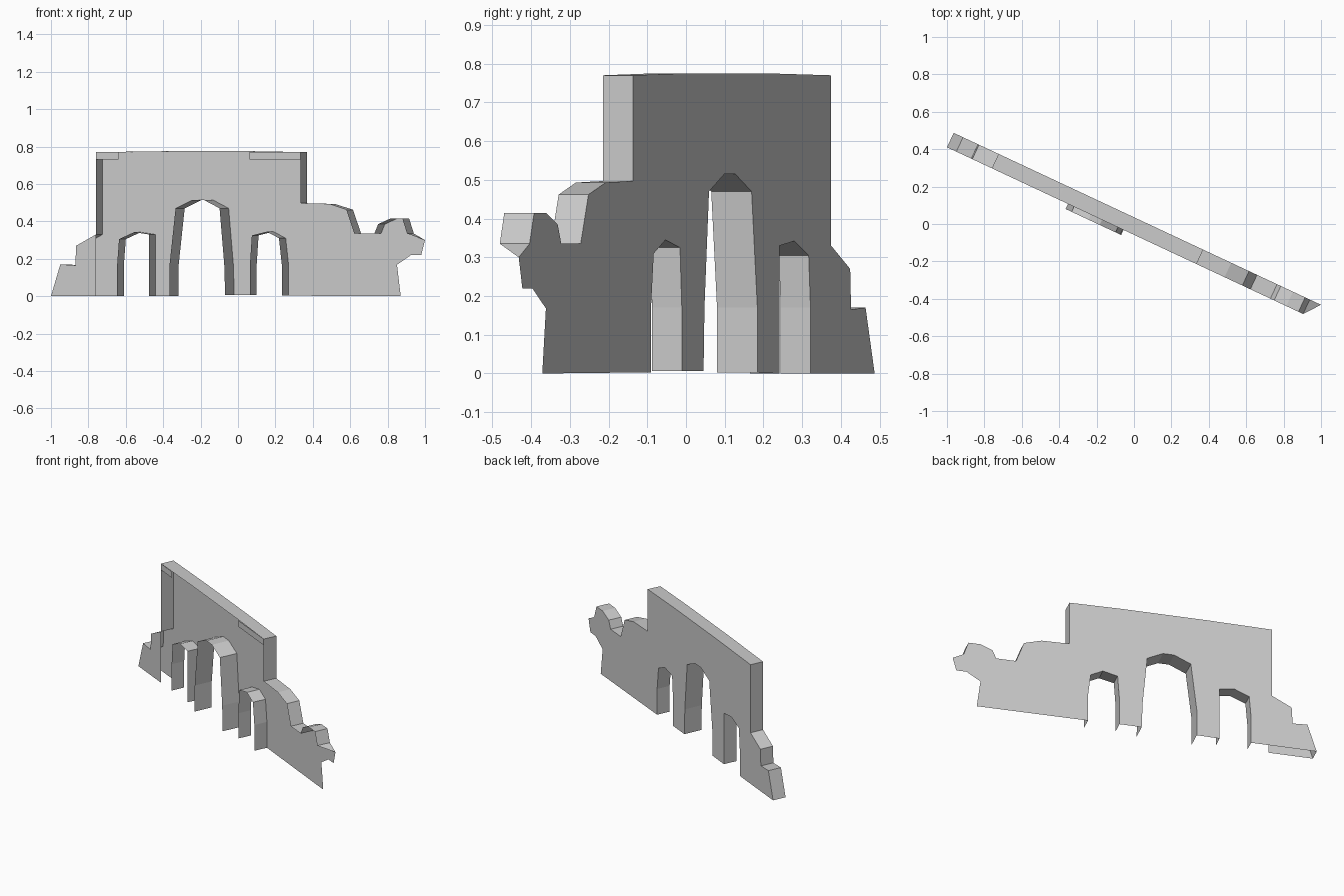
import bpy
import bmesh

cube = bpy.data.objects.get("Cube")
if cube:
    bpy.data.objects.remove(cube)

stone = bpy.data.materials.new("grey stone")
stone.use_nodes = True
GREY = (0.6, 0.6, 0.6, 1)
stone.diffuse_color = GREY
stone.node_tree.nodes["Principled BSDF"].inputs["Base Color"].default_value = GREY

DEPTH = 0.085


def place(point, depth=0):
    """Put a point (x, z) of the back face on the slanted wall, moved forward by depth."""
    x, z = point
    return (x - 0.423 * depth, 0.036 - 0.468 * x - 0.906 * depth, z)


def build(name, faces):
    bm = bmesh.new()
    for corners in faces:
        bm.faces.new([bm.verts.new(c) for c in corners])
    bmesh.ops.remove_doubles(bm, verts=bm.verts, dist=0.0005)
    bmesh.ops.triangulate(bm, faces=[f for f in bm.faces if len(f.verts) > 4])
    mesh = bpy.data.meshes.new(name)
    bm.to_mesh(mesh)
    bm.free()
    mesh.materials.append(stone)
    obj = bpy.data.objects.new(name, mesh)
    bpy.context.collection.objects.link(obj)
    return obj


def strip(path, depth):
    return [[place(a), place(a, depth), place(b, depth), place(b)]
            for a, b in zip(path, path[1:])]


# Broken skyline, from the left foot over the top to the right-hand tip
left_end = [(-0.964, 0), (-0.914, 0.17), (-0.834, 0.165), (-0.829, 0.27), (-0.724, 0.33)]
skyline = left_end + [
    (-0.724, 0.77), (-0.37, 0.775), (0.09, 0.775), (0.37, 0.77), (0.37, 0.497),
    (0.52, 0.493), (0.615, 0.462), (0.658, 0.335), (0.765, 0.335), (0.785, 0.385),
    (0.85, 0.415), (0.915, 0.415), (0.94, 0.335)]
tip = (1.0, 0.3)
right_end = [tip, (0.98, 0.22), (0.925, 0.22), (0.85, 0.168), (0.87, 0)]

# Three arched openings, each from left foot to right foot
arches = {
    "left_arch": ([(-0.61, 0), (-0.61, 0.17), (-0.6, 0.305), (-0.52, 0.342),
                   (-0.44, 0.33), (-0.44, 0)], DEPTH),
    "middle_arch": ([(-0.317, 0.002), (-0.317, 0.17), (-0.285, 0.47), (-0.195, 0.515),
                     (-0.135, 0.515), (-0.05, 0.47), (-0.025, 0.17), (-0.02, 0.007)], 0.115),
    "right_arch": ([(0.1, 0.007), (0.1, 0.17), (0.11, 0.325), (0.19, 0.345),
                    (0.255, 0.31), (0.27, 0.17), (0.27, 0.003)], DEPTH),
}

# Back wall: one thin sheet with the arches notched out of its foot
notches = [p for path, _ in arches.values() for p in path]
outline = skyline + right_end + notches[::-1]
build("back_wall", [[place(p) for p in outline]])

# Ledge along the skyline, closed by a triangle at the tip
ledge = strip(skyline, DEPTH)
last = skyline[-1]
ledge.append([place(last), place(last, DEPTH), place(tip)])
build("skyline_ledge", ledge)

# Arch linings
for name, (path, depth) in arches.items():
    build(name + "_lining", strip(path, depth))

# Front face of the left end
front = left_end + [(-0.724, 0)]
build("left_end_front", [[place(p, DEPTH) for p in reversed(front)]])

# Remaining front plates under the top edge
for name, x0, x1 in (("left_top_plate", -0.724, -0.604), ("right_top_plate", 0.098, 0.37)):
    corners = [(x0, 0.73), (x1, 0.73), (x1, 0.77), (x0, 0.77)]
    build(name, [[place(p, DEPTH) for p in corners]])
